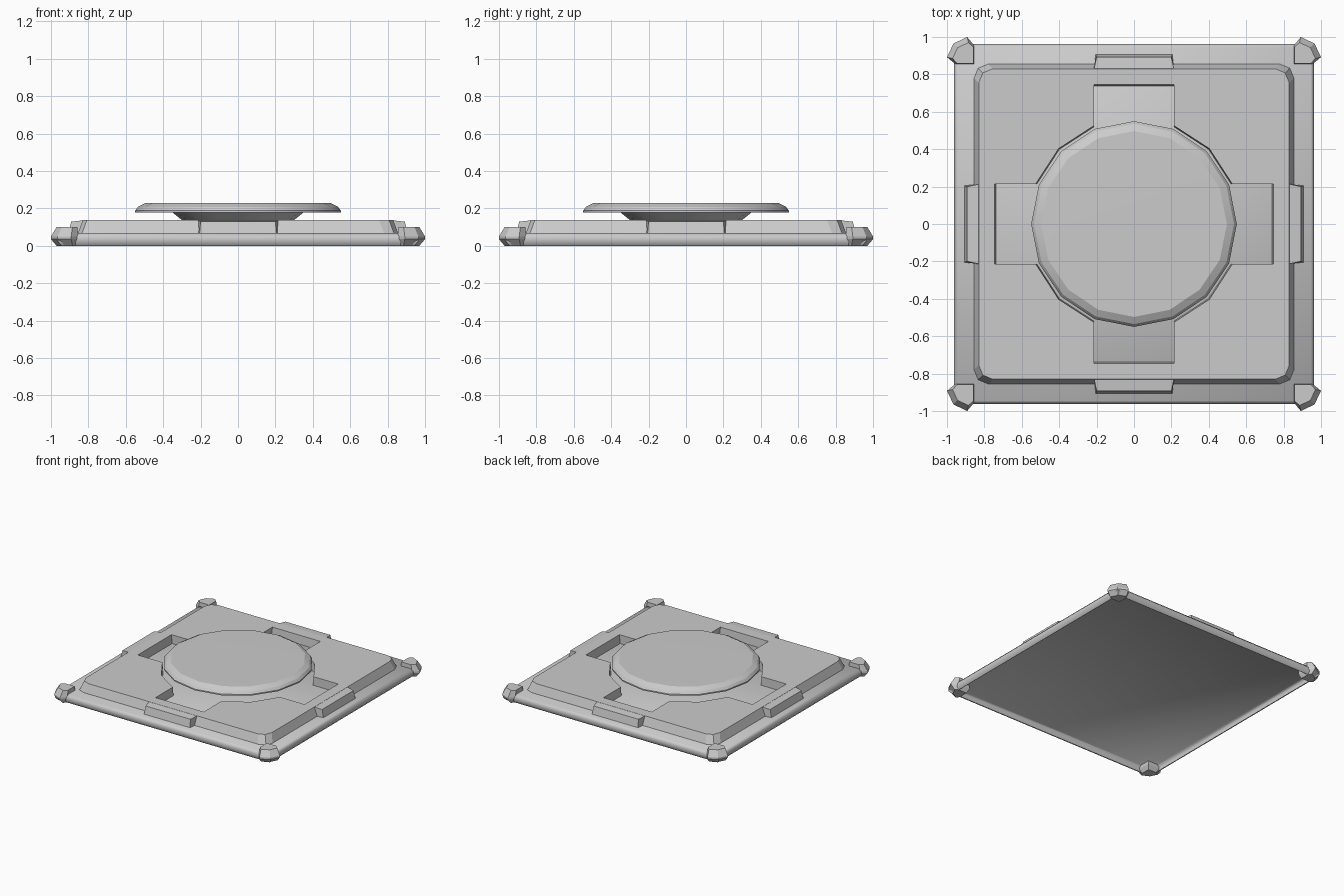
import bpy, bmesh
from math import pi, sin, cos, radians
from mathutils import Matrix

if "Cube" in bpy.data.objects:
    bpy.data.objects.remove(bpy.data.objects["Cube"])


def loft(name, rings, turn=0.0):
    """Closed solid from stacked rings of 3D points."""
    bm = bmesh.new()
    rows = [[bm.verts.new(p) for p in ring] for ring in rings]
    n = len(rows[0])
    for a, b in zip(rows, rows[1:]):
        for i in range(n):
            j = (i + 1) % n
            bm.faces.new((a[i], a[j], b[j], b[i]))
    bm.faces.new(rows[0][::-1])
    bm.faces.new(rows[-1])
    bm.transform(Matrix.Rotation(turn, 4, 'Z'))
    bmesh.ops.recalc_face_normals(bm, faces=bm.faces)
    me = bpy.data.meshes.new(name)
    bm.to_mesh(me)
    bm.free()
    ob = bpy.data.objects.new(name, me)
    bpy.context.collection.objects.link(ob)
    return ob


def four_way(pts, z):
    """Repeat one quarter of an outline around the z axis."""
    out = []
    for k in range(4):
        c, s = round(cos(k * pi / 2)), round(sin(k * pi / 2))
        out += [(c * x - s * y, s * x + c * y, z) for x, y in pts]
    return out


def select(ob):
    bpy.ops.object.select_all(action='DESELECT')
    ob.select_set(True)
    bpy.context.view_layer.objects.active = ob


def boolean(ob, other, op):
    mod = ob.modifiers.new(op.title(), 'BOOLEAN')
    mod.operation, mod.object, mod.solver = op, other, 'EXACT'
    select(ob)
    bpy.ops.object.modifier_apply(modifier=mod.name)
    bpy.data.objects.remove(other)


# Base plate: square tray, hollow underneath, with a thin rounded rim
base = loft("base_plate", [four_way([(h, h)], z) for h, z in
                           ((0.94, 0.062), (0.956, 0.046), (0.956, 0.024), (0.94, 0.002),
                            (0.945, 0), (0.963, 0.022), (0.963, 0.048), (0.945, 0.068))])
select(base)
bpy.ops.object.shade_smooth_by_angle(angle=radians(50))


# Raised plate with clipped corners
def clipped(h, z):
    return four_way([(h, h - 0.075), (h - 0.022, h - 0.022), (h - 0.075, h)], z)


raised = loft("raised_plate", [clipped(0.855, 0.065), clipped(0.855, 0.069), clipped(0.83, 0.137)])

# Recess: round well with four arms, open down to the base plate
r, w, d, c = 0.57, 0.215, 0.745, 0.525
quarter = [(d, -w), (d, w), (c, w), (r * cos(pi / 4), r * sin(pi / 4)), (w, c)]
small = [(x * 0.99, y * 0.99) for x, y in quarter]
boolean(raised, loft("recess_cutter", [four_way(small, 0.04), four_way(small, 0.068),
                                       four_way(quarter, 0.137), four_way(quarter, 0.2)]), 'DIFFERENCE')

# Side tabs and corner guards, repeated on all sides
guard_bottom = [(0.97, 0.885), (0.94, 0.94), (0.885, 0.97), (0.87, 0.945), (0.87, 0.87), (0.945, 0.87)]
guard_mid = [(1.0, 0.892), (0.965, 0.965), (0.892, 1.0), (0.855, 0.955), (0.855, 0.855), (0.955, 0.855)]
guard_top = [(0.97, 0.885), (0.943, 0.943), (0.885, 0.97), (0.858, 0.945), (0.858, 0.858), (0.945, 0.858)]
for k in range(4):
    turn = k * pi / 2
    low = [(-0.215, 0.82), (0.215, 0.82), (0.205, 0.907), (-0.205, 0.907)]
    loft(f"side_tab_{k + 1}", [
        [(x, y, 0.065) for x, y in low],
        [(-0.215, 0.82, 0.137), (0.215, 0.82, 0.137), (0.2, 0.892, 0.129), (-0.2, 0.892, 0.129)]], turn)
    loft(f"corner_guard_{k + 1}", [[(x, y, z) for x, y in pts] for pts, z in (
        (guard_bottom, 0), (guard_mid, 0.035), (guard_mid, 0.05), (guard_top, 0.1))], turn)

# Round pad on a flared neck, 16 sides
profile = [(0.21, 0.065), (0.35, 0.178), (0.55, 0.178), (0.55, 0.188),
           (0.535, 0.208), (0.497, 0.228), (0.415, 0.229)]
pad = loft("round_pad", [[(q * cos(i * pi / 8), q * sin(i * pi / 8), z) for i in range(16)]
                         for q, z in profile])
select(pad)
bpy.ops.object.shade_smooth_by_angle(angle=radians(24))
